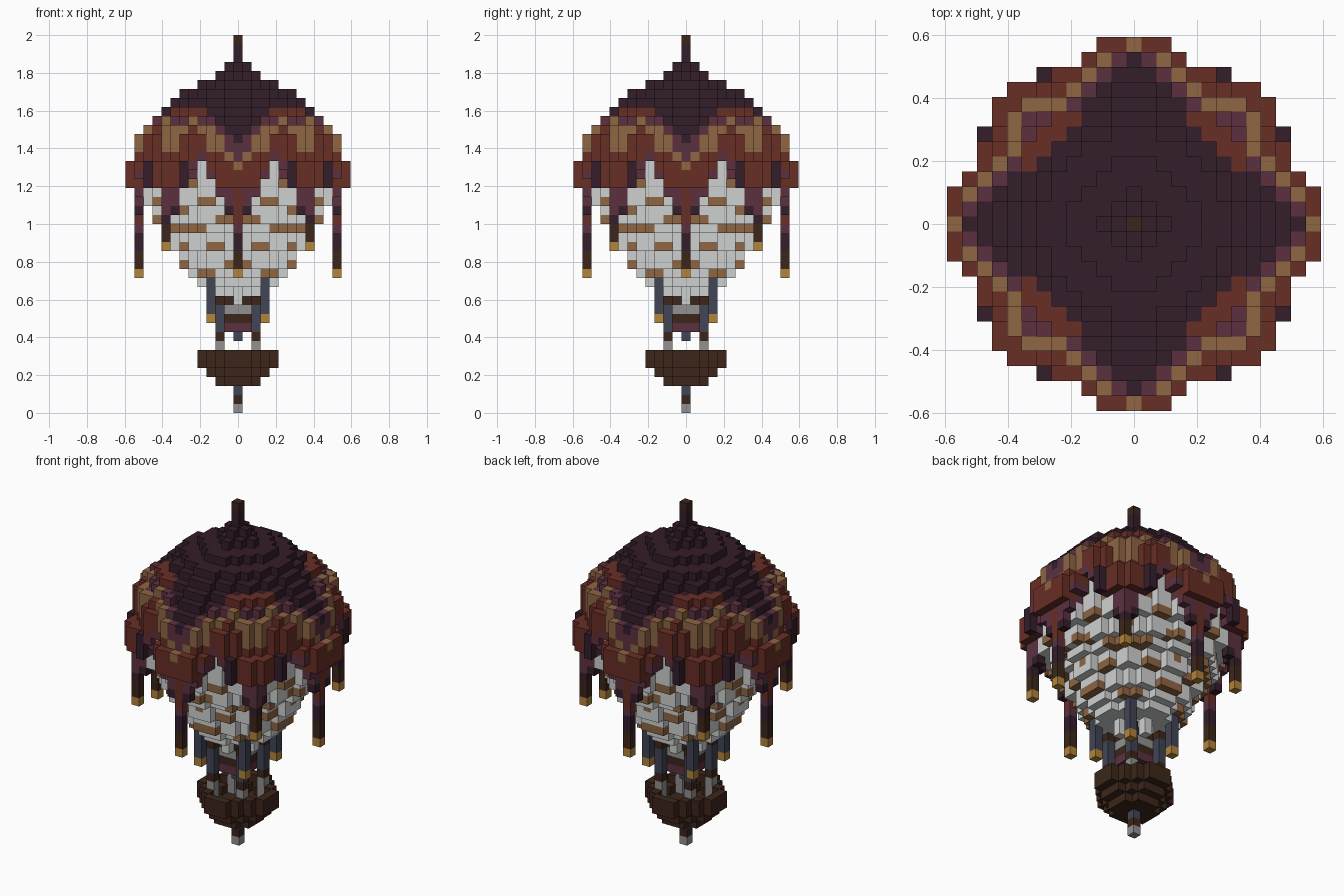
import bpy, bmesh, math
from mathutils import Vector

cube = bpy.data.objects.get("Cube")
if cube:
    bpy.data.objects.remove(cube)

UNIT = 1 / 21  # edge of one block
COLOURS = {
    "dark_plum": "331D2A", "rust_red": "682E25", "wine": "5C3040",
    "tan": "8E6643", "white": "CFD1D0", "dark_brown": "3C261A",
    "gold": "B4833A", "grey": "909190", "slate": "414555",
}
NAMES = list(COLOURS)


def linear(h):
    c = int(h, 16) / 255
    return c / 12.92 if c < 0.04 else ((c + 0.055) / 1.055) ** 2.4


MATS = []
for name, code in COLOURS.items():
    m = bpy.data.materials.new(name)
    m.use_nodes = True
    rgba = tuple(linear(code[i:i + 2]) for i in (0, 2, 4)) + (1,)
    m.diffuse_color = rgba
    bsdf = m.node_tree.nodes["Principled BSDF"]
    bsdf.inputs["Base Color"].default_value = rgba
    bsdf.inputs["Roughness"].default_value = 0.9
    MATS.append(m)

parts = {}      # part name -> {block: colour}
filled = set()  # every block in use


def put(part, x, y, k, colour):
    if (x, y, k) not in filled:
        filled.add((x, y, k))
        parts.setdefault(part, {})[(x, y, k)] = colour


def disc(radius, inner=-1):
    n = int(radius) + 1
    for x in range(-n, n + 1):
        for y in range(-n, n + 1):
            if inner < math.hypot(x, y) <= radius:
                yield x, y


def column(part, x, y, bottom, colours):
    for i, colour in enumerate(colours):
        put(part, x, y, bottom + i, colour)


# Hanging ropes with gold ends, four long and four short, and neck ropes
long_rope = ["gold"] + ["dark_brown"] * 2 + ["dark_plum"] * 2 + ["wine"] + ["rust_red"] * 4
short_rope = ["gold"] + ["dark_brown"] * 2 + ["dark_plum"] + ["wine"] * 4
neck_rope = ["gold"] + ["slate"] * 4
basket_post = ["grey"] * 3 + ["dark_brown"] + ["slate"] * 3 + ["dark_brown"]
for s in (-1, 1):
    column("long_ropes", 11 * s, 0, 15, long_rope)
    column("long_ropes", 0, 11 * s, 15, long_rope)
    for t in (-1, 1):
        column("short_ropes", 8 * s, 8 * t, 18, short_rope)
        column("neck_ropes", 3 * s, 3 * t, 10, neck_rope)
        column("basket_posts", 2 * s, 2 * t, 5, basket_post)

# Dome: plum cap above, patterned trim below, with scalloped lower edge
dome_radius = {k: 11 for k in range(20, 31)}
dome_radius.update({25: 12, 26: 12, 27: 12})
dome_radius.update(zip(range(31, 39), (10, 9, 8, 7, 6, 4, 2, 1)))


def trim_colour(a, b, k, edge):
    """Colour from the folded position: a is the smaller distance, b the larger."""
    if (a, b) == (6, 10) and k < 28:
        return "dark_plum"
    if k < 25:
        return "wine" if k > 22 else "dark_plum"
    if k - edge < 1:
        return "wine"
    # Gold line: a V over each axis, squared off over each diagonal
    inside = 13 - a - b if a < 5 else 8 - b
    v_height = 27 + min(a, 2)
    if a <= 2 and k == v_height:
        return "tan"
    if k < v_height or inside < 0:
        return "rust_red"
    return "tan" if inside == 0 else "wine" if inside <= 2 and k < 33 else "rust_red"


for k, radius in dome_radius.items():
    for x, y in disc(radius + 0.7):
        r = math.hypot(x, y)
        a, b = sorted((abs(x), abs(y)))
        # Scallops hang lowest on the axes and the diagonals
        edge = 28 - 8 * abs(math.atan2(a, b) * 8 / math.pi - 1)
        is_cap = k >= 30 and (a + b <= 10 or (a <= 3 and a + b <= 11))
        bulge = 0.7 if 31 <= k <= 33 and not is_cap else 0.2
        if r > radius + bulge:
            continue
        if is_cap:
            put("cap", x, y, k, "dark_plum")
        elif k >= 28 or (k >= edge and r > (10.2 if k < 25 else 9.8)):
            put("trim", x, y, k, trim_colour(a, b, k, edge))

# Finial on top
column("finial", 0, 0, 39, ["dark_plum", "dark_plum", "dark_brown"])

# White envelope tapering to the neck, with staggered tan flecks
envelope_radius = (2, 2, 4, 5, 6, 6, 7, 7, 8, 9, 9, 10, 10, 10, 10, 10)
for k, radius in enumerate(envelope_radius, 12):
    for x, y in disc(radius + 0.2):
        a = min(abs(x), abs(y))
        colour = "tan" if 14 < k < 26 and (3 * k + a) % 8 < 2 else "white"
        if k == 12 and a != 0:
            colour = "dark_brown"
        put("envelope", x, y, k, colour)

# Burner below the neck
for k, colour in ((11, "grey"), (10, "dark_brown"), (9, "wine")):
    for x, y in disc(1.5):
        put("burner", x, y, k, colour)
put("burner", 0, 0, 8, "slate")

# Hollow round basket with a stepped floor and a weight underneath
for k, radius, inner in ((6, 4.2, 3.2), (5, 4.2, 3.1), (4, 3.2, -1), (3, 2.3, -1)):
    for x, y in disc(radius, inner):
        put("basket", x, y, k, "dark_brown")
column("basket_weight", 0, 0, 0, ["grey", "dark_brown", "slate"])

# Turn blocks into meshes, keeping only the exposed sides
SIDES = [Vector(v) for v in ((1, 0, 0), (-1, 0, 0), (0, 1, 0), (0, -1, 0), (0, 0, 1), (0, 0, -1))]


def build(part, blocks):
    bm = bmesh.new()
    for (x, y, k), colour in blocks.items():
        centre = Vector((x, y, k + 0.5))
        for n in SIDES:
            if (x + int(n.x), y + int(n.y), k + int(n.z)) in filled:
                continue
            u = Vector((n.y, n.z, n.x))
            w = n.cross(u)
            mid = centre + n / 2
            corners = [mid + (u * i + w * j) / 2 for i, j in ((-1, -1), (1, -1), (1, 1), (-1, 1))]
            face = bm.faces.new([bm.verts.new(c * UNIT) for c in corners])
            face.material_index = NAMES.index(colour)
    mesh = bpy.data.meshes.new(part)
    for m in MATS:
        mesh.materials.append(m)
    bm.to_mesh(mesh)
    bm.free()
    bpy.context.collection.objects.link(bpy.data.objects.new(part, mesh))


for part, blocks in parts.items():
    build(part, blocks)
